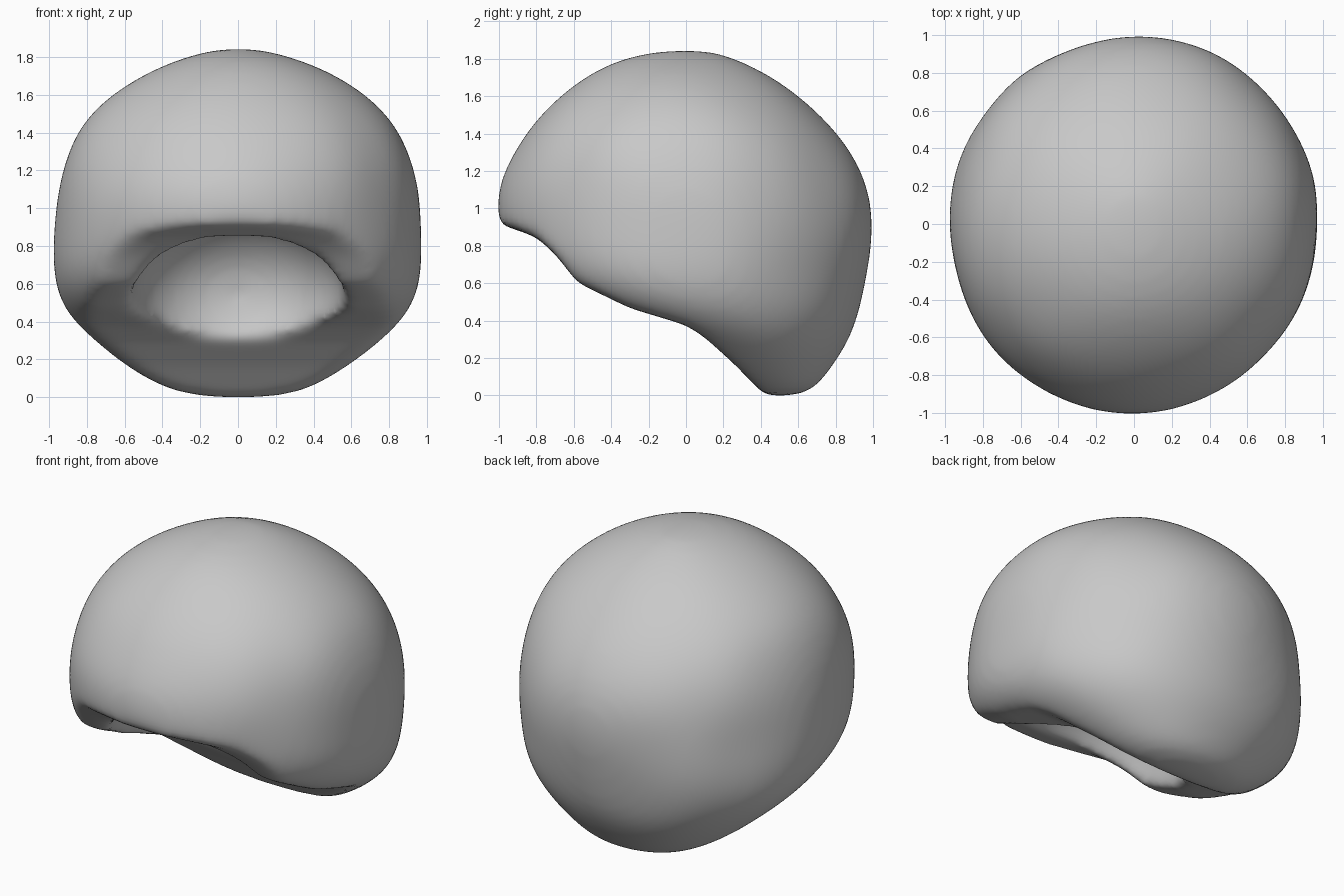
import bpy, bmesh, math
from mathutils import Vector, noise

if "Cube" in bpy.data.objects:
    bpy.data.objects.remove(bpy.data.objects["Cube"], do_unlink=True)

grey = bpy.data.materials.new("soft grey")
grey.use_nodes = True
grey.diffuse_color = (0.58, 0.58, 0.58, 1)
grey.node_tree.nodes["Principled BSDF"].inputs["Base Color"].default_value = grey.diffuse_color


def make_object(name, bm):
    bmesh.ops.recalc_face_normals(bm, faces=bm.faces)
    mesh = bpy.data.meshes.new(name)
    bm.to_mesh(mesh)
    bm.free()
    obj = bpy.data.objects.new(name, mesh)
    bpy.context.collection.objects.link(obj)
    return obj


# Rounded outer volume: height, half width, front y, back y
RINGS = [
    (-0.02, 0.27, 0.34, 0.65),
    (0.10, 0.52, 0.05, 0.75),
    (0.28, 0.75, -0.26, 0.87),
    (0.45, 0.93, -0.72, 0.93),
    (0.64, 0.985, -0.94, 0.97),
    (0.85, 0.97, -1.00, 1.00),
    (1.08, 0.955, -1.02, 0.98),
    (1.30, 0.91, -0.925, 0.88),
    (1.50, 0.79, -0.78, 0.715),
    (1.68, 0.55, -0.575, 0.49),
    (1.79, 0.29, -0.36, 0.27),
    (1.835, 0.09, -0.12, 0.12),
]
SIDES = 28
GROW = 1.01
bm = bmesh.new()
loops = []
for z, half, front, back in RINGS:
    loop = []
    for i in range(SIDES):
        a = math.tau * i / SIDES
        x, y = half * math.cos(a), (back - front) / 2 * math.sin(a)
        lump = GROW + 0.03 * noise.noise(Vector((x, y, z)) * 2.6)
        loop.append(bm.verts.new((x * lump, (front + back) / 2 + y * lump, z)))
    loops.append(loop)
for low, high in zip(loops, loops[1:]):
    for i in range(SIDES):
        j = (i + 1) % SIDES
        bm.faces.new((low[i], low[j], high[j], high[i]))
bm.faces.new(loops[0])
bm.faces.new(loops[-1])
shell = make_object("hair_cap", bm)

# Sloping underside cutter, from the raised front brim to the low nape
PROFILE = [(-1.3, 0.91), (-0.95, 0.89), (-0.8, 0.835), (-0.7, 0.745), (-0.58, 0.59),
           (-0.3, 0.455), (0, 0.365), (0.1, 0.30), (0.26, 0.155), (0.4, 0.01),
           (0.48, -0.07), (0.48, -0.4), (-1.3, -0.4)]
bm = bmesh.new()
side = bm.faces.new([bm.verts.new((-1.4, y, z)) for y, z in PROFILE])
extruded = bmesh.ops.extrude_face_region(bm, geom=[side])["geom"]
bmesh.ops.translate(bm, vec=(2.8, 0, 0), verts=[v for v in extruded if isinstance(v, bmesh.types.BMVert)])
under_cutter = make_object("underside_cutter", bm)

# Hollow for the head
bm = bmesh.new()
bmesh.ops.create_uvsphere(bm, u_segments=48, v_segments=32, radius=1)
bmesh.ops.scale(bm, vec=(0.56, 0.55, 0.46), verts=bm.verts)
bmesh.ops.translate(bm, vec=(0, -0.38, 0.53), verts=bm.verts)
hollow = make_object("hollow_cutter", bm)

# Carve, then blend every edge into one soft skin
shell.modifiers.new("round", "SUBSURF").levels = 2
for cutter in (under_cutter, hollow):
    cutter.hide_render = True
    cut = shell.modifiers.new("carve", "BOOLEAN")
    cut.operation = "DIFFERENCE"
    cut.solver = "EXACT"
    cut.object = cutter
remesh = shell.modifiers.new("skin", "REMESH")
remesh.mode = "VOXEL"
remesh.voxel_size = 0.028
soften = shell.modifiers.new("soften", "SMOOTH")
soften.factor = 0.5
soften.iterations = 24

depsgraph = bpy.context.evaluated_depsgraph_get()
final = bpy.data.meshes.new_from_object(shell.evaluated_get(depsgraph))
shell.modifiers.clear()
shell.data = final
for cutter in (under_cutter, hollow):
    bpy.data.objects.remove(cutter, do_unlink=True)

# Stand it on the ground
ground = min(v.co.z for v in final.vertices)
for v in final.vertices:
    v.co.z -= ground

final.materials.clear()
final.materials.append(grey)
for face in final.polygons:
    face.material_index = 0
    face.use_smooth = True
